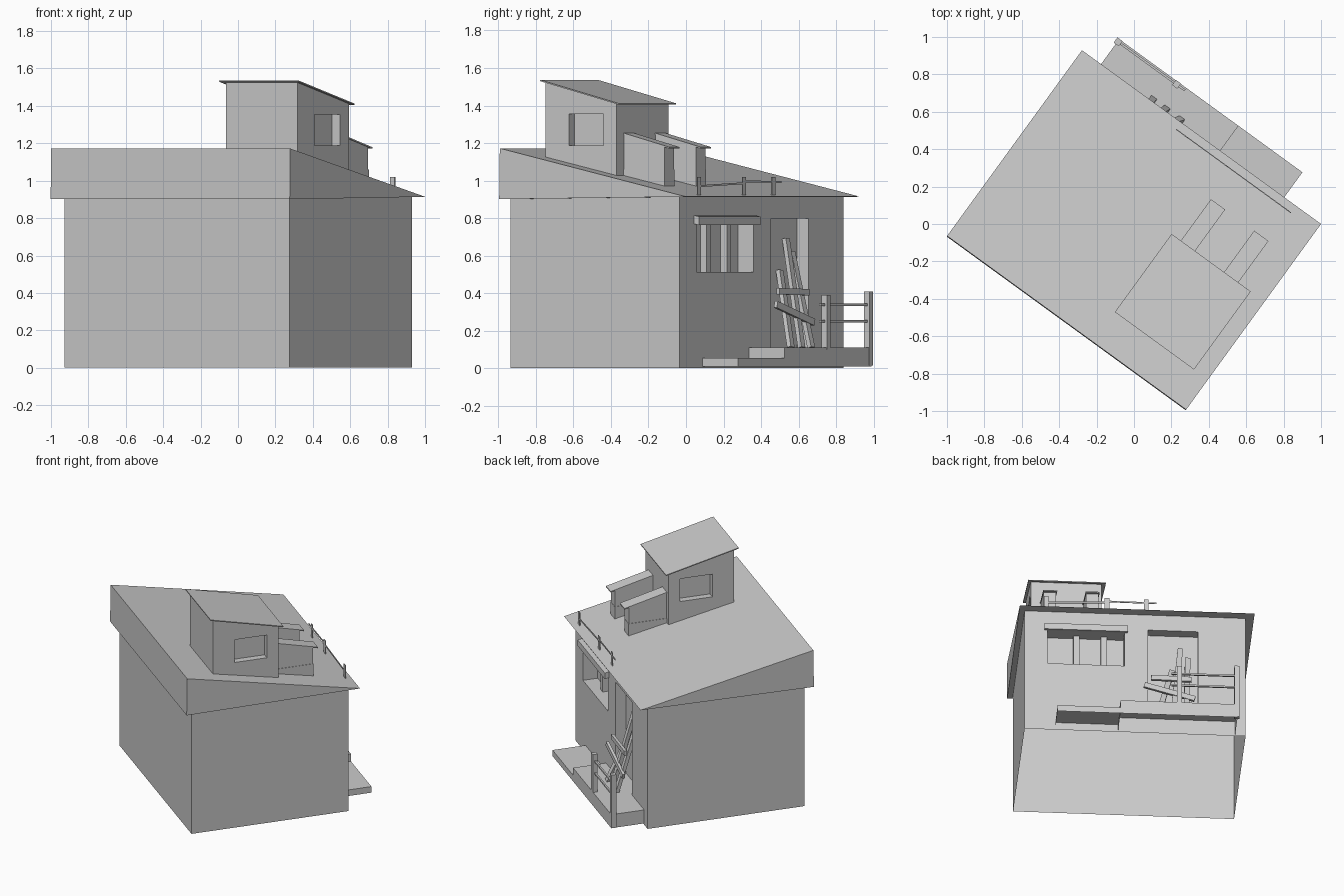
import bpy, bmesh, math
from mathutils import Matrix, Vector

if "Cube" in bpy.data.objects:
    bpy.data.objects.remove(bpy.data.objects["Cube"], do_unlink=True)

GREY = (0.6, 0.6, 0.6, 1)
grey = bpy.data.materials.new("plain_grey")
grey.use_nodes = True
grey.diffuse_color = GREY
grey.node_tree.nodes["Principled BSDF"].inputs["Base Color"].default_value = GREY

# The whole building is turned on its plot
TURN = Matrix.Rotation(math.radians(-36), 4, "Z")


def finish(name, bm):
    bmesh.ops.recalc_face_normals(bm, faces=bm.faces)
    bm.transform(TURN)
    mesh = bpy.data.meshes.new(name)
    bm.to_mesh(mesh)
    bm.free()
    mesh.materials.append(grey)
    ob = bpy.data.objects.new(name, mesh)
    bpy.context.collection.objects.link(ob)
    return ob


def prism(name, u0, u1, profile):
    """Extrude a (depth, height) profile along the building's length."""
    bm = bmesh.new()
    face = bm.faces.new([bm.verts.new((u0, v, z)) for v, z in profile])
    side = bmesh.ops.extrude_face_region(bm, geom=[face])["geom"]
    moved = [g for g in side if isinstance(g, bmesh.types.BMVert)]
    bmesh.ops.translate(bm, verts=moved, vec=(u1 - u0, 0, 0))
    return finish(name, bm)


def box(name, u0, u1, v0, v1, z0, z1):
    return prism(name, u0, u1, [(v0, z0), (v1, z0), (v1, z1), (v0, z1)])


def slab(name, u0, u1, v0, v1, z0, z1, thick):
    """Sloping sheet, z0 at v0 down to z1 at v1."""
    return prism(name, u0, u1, [(v0, z0 - thick), (v1, z1 - thick), (v1, z1), (v0, z0)])


def beam(name, start, end, width, depth):
    a, b = Vector(start), Vector(end)
    bm = bmesh.new()
    bmesh.ops.create_cube(bm, size=1)
    along = (b - a).normalized()
    out = Vector((0, 1, 0))
    across = out.cross(along).normalized()
    out = along.cross(across)
    frame = Matrix((across * width, out * depth, b - a)).transposed().to_4x4()
    bm.transform(Matrix.Translation((a + b) / 2) @ frame)
    return finish(name, bm)


def cut(target, *limits):
    cutter = box("cutter", *limits)
    cutter.hide_render = True
    mod = target.modifiers.new("recess", "BOOLEAN")
    mod.operation, mod.solver, mod.object = "DIFFERENCE", "EXACT", cutter
    bpy.context.view_layer.objects.active = target
    bpy.ops.object.modifier_apply(modifier=mod.name)
    bpy.data.objects.remove(cutter, do_unlink=True)


def open_bottom(ob):
    """Remove the face that rests on the ground."""
    bm = bmesh.new()
    bm.from_mesh(ob.data)
    floor = [f for f in bm.faces
             if f.normal.z < -0.9 and f.calc_center_median().z < 0.02]
    bmesh.ops.delete(bm, geom=floor, context="FACES")
    bm.to_mesh(ob.data)
    bm.free()


# House walls with recessed window and doorway, no floor
WALL = 0.519
walls = prism("house_walls", -0.715, 0.772,
              [(-0.596, 0), (WALL, 0), (WALL, 0.913), (-0.596, 0.902)])
cut(walls, 0.1, 0.618, WALL - 0.105, WALL + 0.1, 0.5, 0.77)
cut(walls, -0.395, -0.057, WALL - 0.075, WALL + 0.1, 0.11, 0.797)
open_bottom(walls)
for u in (0.42, 0.235):
    box("window_mullion", u - 0.02, u + 0.02, WALL - 0.11, WALL - 0.065, 0.5, 0.77)
box("window_sill", 0.1, 0.618, WALL - 0.105, WALL, 0.499, 0.513)
slab("window_awning", 0.08, 0.64, WALL - 0.005, WALL + 0.03, 0.815, 0.808, 0.045)

# Wedge shaped main roof
prism("main_roof", -0.771, 0.809, [(-0.643, 0.901), (0.588, 0.914), (-0.639, 1.172)])

# Roof tower with a window recess on both ends
tower = prism("tower_walls", 0.223, 0.698,
              [(-0.418, 1.0), (0.048, 0.96), (0.048, 1.411), (-0.418, 1.526)])
for u in (0.223, 0.698):
    cut(tower, u - 0.05, u + 0.05, -0.264, -0.035, 1.187, 1.355)
slab("tower_roof", 0.194, 0.717, -0.441, 0.075, 1.537, 1.412, 0.007)

# Two covered chutes in front of the tower
for u in (0.302, 0.588):
    box("chute_base", u - 0.045, u + 0.045, 0.045, 0.319, 0.94, 1.06)
    prism("chute_body", u - 0.042, u + 0.042,
          [(0.045, 1.06), (0.317, 1.06), (0.317, 1.18), (0.045, 1.247)])
    slab("chute_roof", u - 0.047, u + 0.047, 0.048, 0.349, 1.254, 1.179, 0.008)

# Low railing of flat boards along the roof edge
for u in (0.628, 0.219, -0.045):
    box("roof_rail_post", u - 0.016, u + 0.016, 0.539, 0.544, 0.915, 1.02)
beam("roof_rail", (0.628, 0.542, 0.97), (0.219, 0.542, 0.986), 0.01, 0.005)
beam("roof_rail", (0.235, 0.542, 0.995), (-0.115, 0.542, 0.993), 0.01, 0.005)

# Porch deck and step, hollow underneath
open_bottom(box("porch_deck", -0.645, 0.143, WALL, 0.753, 0.01, 0.11))
open_bottom(box("porch_step", 0.143, 0.566, WALL, 0.753, 0.01, 0.055))

# Porch fence
for u, z0, z1 in ((-0.255, 0.1, 0.39), (-0.641, 0.015, 0.408)):
    box("fence_post", u - 0.017, u + 0.017, 0.721, 0.755, z0, z1)
for z in (0.25, 0.338):
    beam("fence_rail", (-0.2, 0.738, z), (-0.65, 0.738, z), 0.012, 0.012)

# Loose planks leaning into the doorway
for u0, u1, z in ((-0.125, -0.223, 0.52), (-0.222, -0.28, 0.69), (-0.31, -0.33, 0.62)):
    beam("leaning_plank", (u0, 0.6, 0.11), (u1, 0.455, z), 0.036, 0.025)
beam("cross_plank", (-0.077, 0.55, 0.41), (-0.349, 0.55, 0.405), 0.034, 0.02)
beam("cross_plank", (-0.03, 0.57, 0.34), (-0.37, 0.57, 0.245), 0.036, 0.02)
